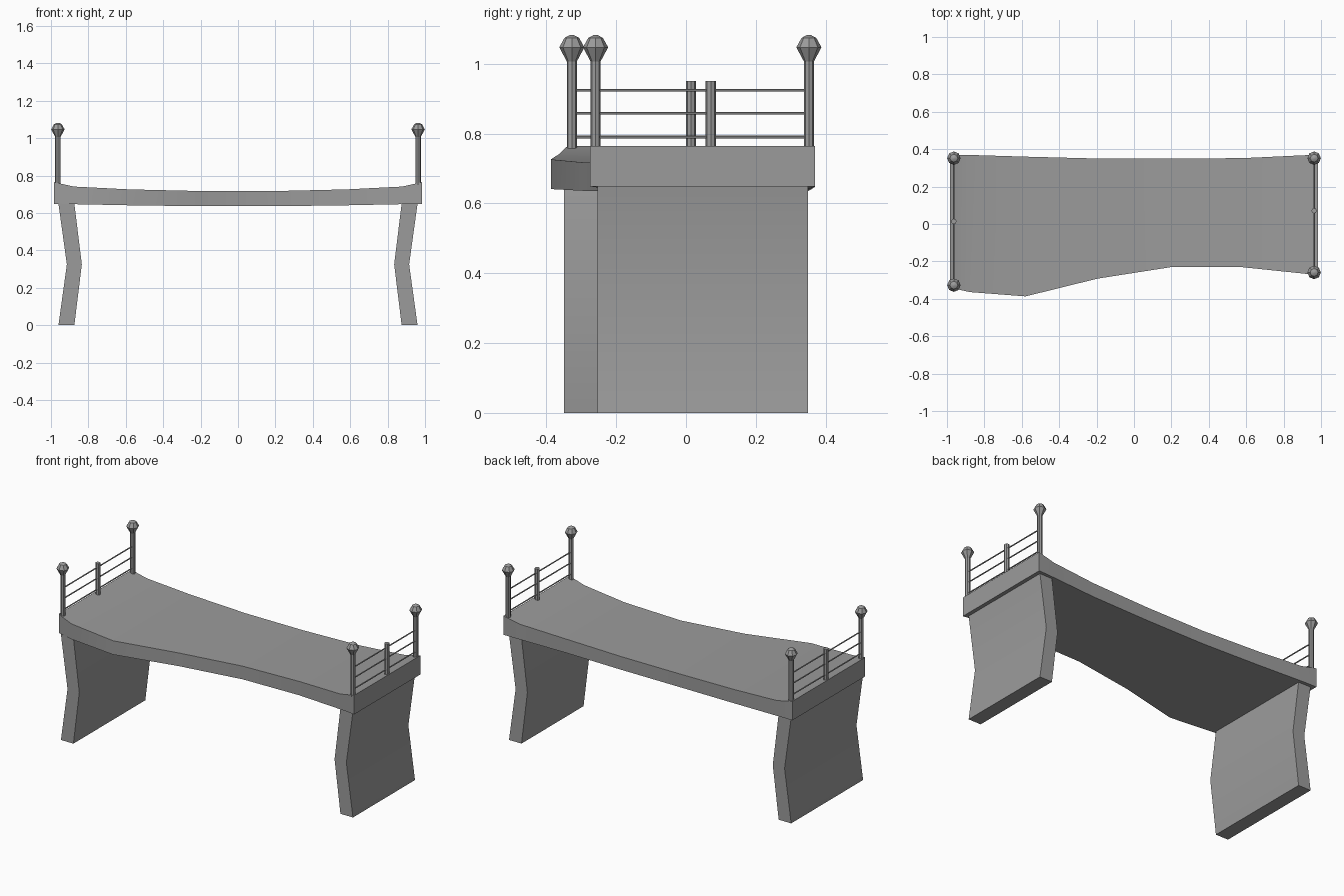
import bpy
import bmesh
import math
from mathutils import Vector, Matrix

cube = bpy.data.objects.get("Cube")
if cube:
    bpy.data.objects.remove(cube, do_unlink=True)

stone = bpy.data.materials.new("grey stone")
stone.use_nodes = True
GREY = (0.33, 0.33, 0.33, 1.0)
stone.diffuse_color = GREY
stone.node_tree.nodes["Principled BSDF"].inputs["Base Color"].default_value = GREY


def finish(bm, name):
    """Turn a bmesh into a named object with smooth shading and sharp edges."""
    bmesh.ops.recalc_face_normals(bm, faces=bm.faces)
    mesh = bpy.data.meshes.new(name)
    bm.to_mesh(mesh)
    bm.free()
    mesh.materials.append(stone)
    obj = bpy.data.objects.new(name, mesh)
    bpy.context.collection.objects.link(obj)
    bpy.ops.object.select_all(action='DESELECT')
    obj.select_set(True)
    bpy.context.view_layer.objects.active = obj
    bpy.ops.object.shade_smooth_by_angle(angle=math.radians(30))
    return obj


def loft(name, rings):
    """Skin a row of matching cross-sections and cap both ends."""
    bm = bmesh.new()
    loops = [[bm.verts.new(p) for p in ring] for ring in rings]
    for a, b in zip(loops, loops[1:]):
        for i in range(len(a)):
            j = (i + 1) % len(a)
            bm.faces.new((a[i], a[j], b[j], b[i]))
    bm.faces.new(loops[0])
    bm.faces.new(loops[-1])
    return finish(bm, name)


def rod(name, start, end, radius, sides):
    start, end = Vector(start), Vector(end)
    axis = end - start
    turn = Vector((0, 0, 1)).rotation_difference(axis).to_matrix().to_4x4()
    bm = bmesh.new()
    bmesh.ops.create_cone(bm, cap_ends=True, segments=sides, radius1=radius,
                          radius2=radius, depth=axis.length,
                          matrix=Matrix.Translation((start + end) / 2) @ turn)
    return finish(bm, name)


def turned(name, x, y, profile, sides=8):
    """Post or finial from (radius, height) pairs."""
    rings = []
    for r, z in profile:
        rings.append([(x + r * math.cos(math.tau * i / sides),
                       y + r * math.sin(math.tau * i / sides), z)
                      for i in range(sides)])
    return loft(name, rings)


# Sagging deck: x, front y, back y, bottom z, top z
stations = [
    (-0.983, -0.338, 0.370, 0.648, 0.765),
    (-0.950, -0.348, 0.370, 0.648, 0.757),
    (-0.877, -0.364, 0.369, 0.647, 0.741),
    (-0.580, -0.387, 0.360, 0.641, 0.726),
    (-0.195, -0.292, 0.350, 0.636, 0.717),
    (0.195, -0.231, 0.350, 0.636, 0.717),
    (0.580, -0.231, 0.352, 0.641, 0.726),
    (0.877, -0.262, 0.366, 0.647, 0.741),
    (0.950, -0.270, 0.369, 0.648, 0.757),
    (0.983, -0.275, 0.370, 0.648, 0.765),
]
loft("deck", [[(x, f, lo), (x, b, lo), (x, b, hi), (x, f, hi)]
              for x, f, b, lo, hi in stations])

# Bent slab legs: height, outer x, inner x
knee = [(0.0, 0.96, 0.875), (0.325, 0.915, 0.835), (0.65, 0.96, 0.875)]
POST_X, BACK_Y = 0.963, 0.352
for side, s, leg_front, post_front, mid_y in (
        ("right", -1, -0.35, -0.327, 0.014),
        ("left", 1, -0.254, -0.259, 0.071)):
    loft(side + "_leg", [[(s * o, leg_front, z), (s * o, 0.349, z),
                          (s * i, 0.349, z), (s * i, leg_front, z)]
                         for z, o, i in knee])

    # Tall corner posts with faceted finials
    x = s * POST_X
    for end, y in (("front", post_front), ("back", BACK_Y)):
        turned(f"{side}_{end}_post", x, y, [(0.0145, 0.75), (0.0145, 1.008)])
        turned(f"{side}_{end}_finial", x, y,
               [(0.0145, 1.007), (0.036, 1.047), (0.021, 1.074), (0.006, 1.082)])

    # Short middle post and three rails
    rod(side + "_middle_post", (x, mid_y, 0.75), (x, mid_y, 0.95), 0.0145, 8)
    for n, z in enumerate((0.79, 0.858, 0.924)):
        rod(f"{side}_rail_{n + 1}", (x, post_front, z), (x, BACK_Y, z), 0.004, 6)
